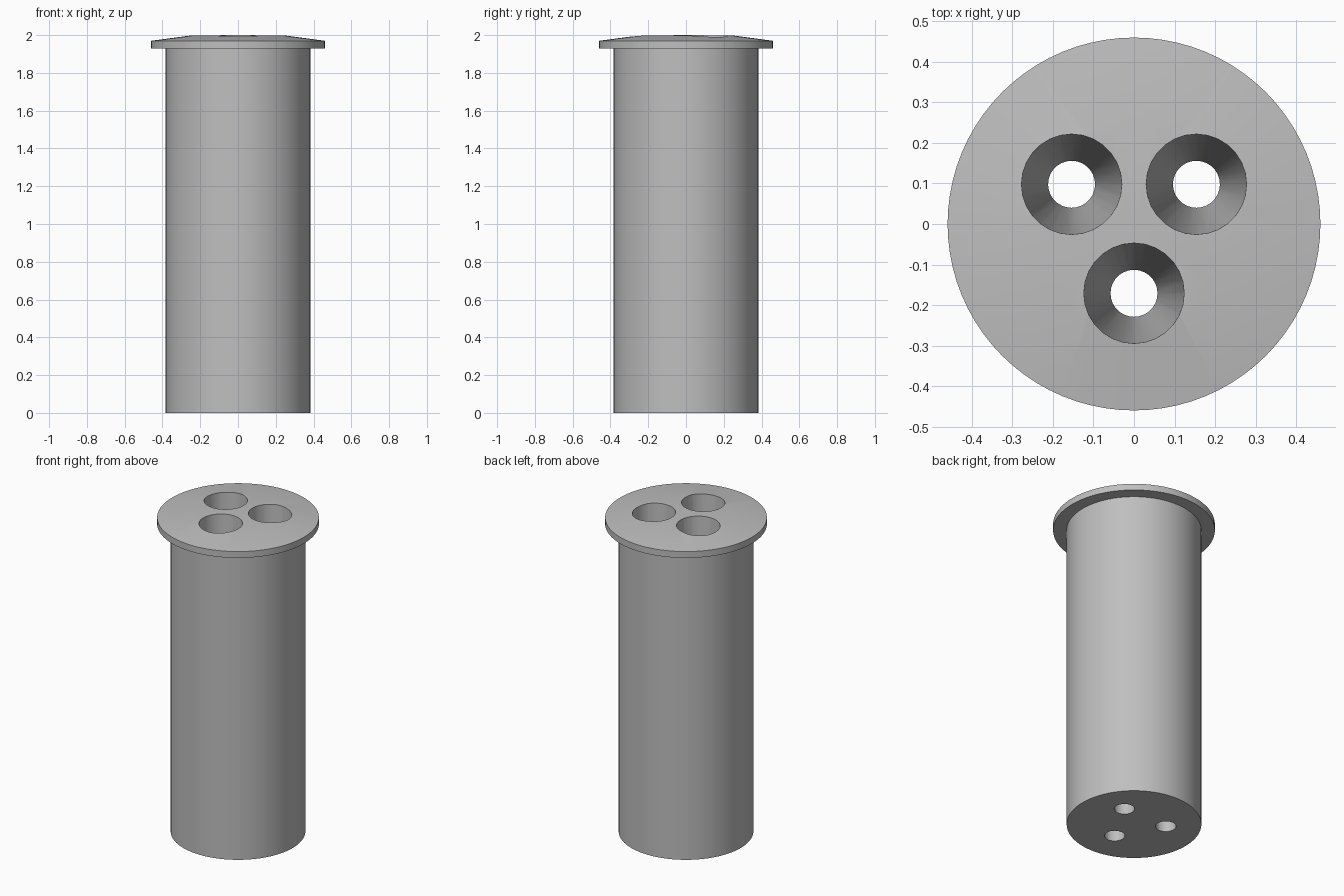
import bpy
import bmesh
import math
from mathutils import Matrix, Vector

cube = bpy.data.objects.get("Cube")
if cube:
    bpy.data.objects.remove(cube, do_unlink=True)

# Plain grey material
grey = bpy.data.materials.new("plain grey")
grey.use_nodes = True
colour = (0.52, 0.52, 0.52, 1)
grey.diffuse_color = colour
grey.node_tree.nodes["Principled BSDF"].inputs["Base Color"].default_value = colour


def add_object(name, bm):
    bmesh.ops.recalc_face_normals(bm, faces=bm.faces)
    mesh = bpy.data.meshes.new(name)
    bm.to_mesh(mesh)
    bm.free()
    mesh.materials.append(grey)
    obj = bpy.data.objects.new(name, mesh)
    bpy.context.collection.objects.link(obj)
    return obj


def revolve(name, profile, sides):
    """Spin a radius/height profile around the z axis."""
    bm = bmesh.new()
    verts = [bm.verts.new((r, 0, z)) for r, z in profile]
    edges = [bm.edges.new(pair) for pair in zip(verts, verts[1:])]
    bmesh.ops.spin(bm, geom=verts + edges, cent=(0, 0, 0), axis=(0, 0, 1),
                   angle=math.tau, steps=sides, use_merge=True)
    bmesh.ops.remove_doubles(bm, verts=bm.verts, dist=0.0001)
    return add_object(name, bm)


# Cylindrical body with a flange and a shallow raised cap
body = revolve("flanged_body", [
    (0, 0), (0.383, 0), (0.383, 1.93), (0.46, 1.93),
    (0.46, 1.97), (0.25, 1.998), (0, 2.0)], 80)

# Three tapered holes, wide at the top and narrow at the bottom
top_radius, bottom_radius, overrun = 0.124, 0.058, 0.1
flare = (top_radius - bottom_radius) / 2 * overrun
bm = bmesh.new()
for x, y in ((-0.154, 0.098), (0.154, 0.098), (0, -0.171)):
    bmesh.ops.create_cone(
        bm, cap_ends=True, segments=28,
        radius1=bottom_radius - flare, radius2=top_radius + flare,
        depth=2 + 2 * overrun,
        matrix=Matrix.Translation(Vector((x, y, 1))))
cutter = add_object("hole_cutter", bm)
cutter.hide_render = True

cut = body.modifiers.new("tapered holes", "BOOLEAN")
cut.object = cutter
cut.operation = "DIFFERENCE"
cut.solver = "EXACT"

bpy.ops.object.select_all(action="DESELECT")
body.select_set(True)
bpy.context.view_layer.objects.active = body
bpy.ops.object.modifier_apply(modifier=cut.name)
bpy.data.objects.remove(cutter, do_unlink=True)
bpy.ops.object.shade_smooth_by_angle(angle=math.radians(25))
